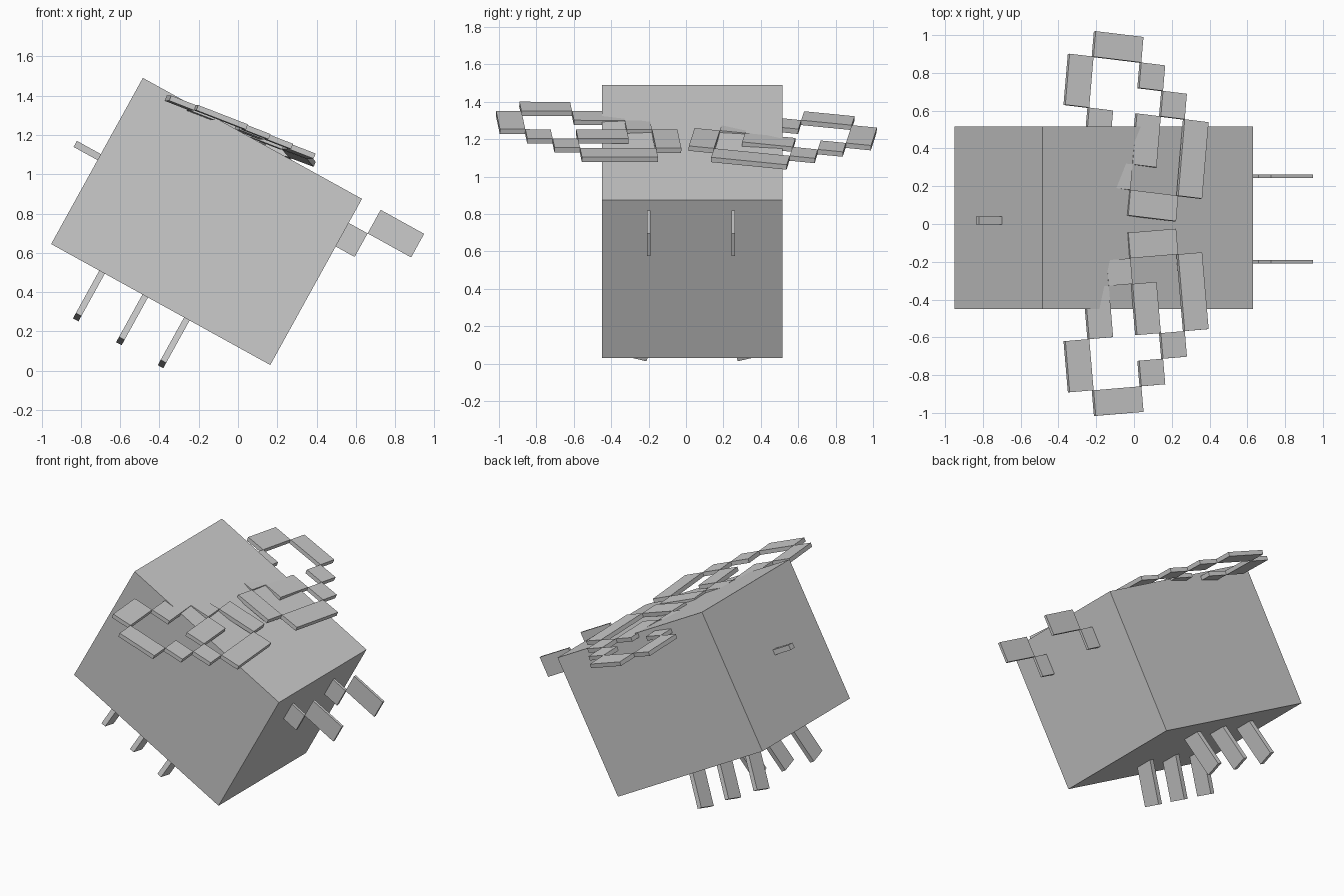
import bpy, math
from mathutils import Matrix, Vector

default = bpy.data.objects.get("Cube")
if default:
    bpy.data.objects.remove(default, do_unlink=True)

grey = bpy.data.materials.new("plain grey")
grey.use_nodes = True
COLOUR = (0.6, 0.6, 0.6, 1)
grey.diffuse_color = COLOUR
grey.node_tree.nodes["Principled BSDF"].inputs["Base Color"].default_value = COLOUR


def block(name, frame, low, high):
    """Box between two corners given in a local frame."""
    low, high = Vector(low), Vector(high)
    bpy.ops.mesh.primitive_cube_add(size=1)
    ob = bpy.context.object
    ob.name = name
    ob.data.transform(Matrix.Translation((low + high) / 2) @ Matrix.Diagonal((high - low).to_4d()))
    ob.matrix_world = frame
    ob.data.materials.append(grey)
    return ob


# Body, pitched nose down
pitch = Matrix.Translation((-0.16, 0.033, 0.76)) @ Matrix.Rotation(math.radians(28.9), 4, 'Y')
HALF_L, HALF_W, HALF_H = 0.637, 0.4825, 0.483
block("body", pitch, (-HALF_L, -HALF_W, -HALF_H), (HALF_L, HALF_W, HALF_H))

# Tail stub
block("tail", pitch, (-0.776, -0.036, 0.005), (-0.6, 0.007, 0.04))

# Antennae: a short step and a longer tip
for side, y in (("left", 0.219), ("right", -0.232)):
    block(side + "_antenna_base", pitch, (0.61, y - 0.009, 0.206), (0.747, y + 0.009, 0.343))
    block(side + "_antenna_tip", pitch, (0.747, y - 0.009, 0.343), (1.0, y + 0.009, 0.48))

# Legs, splayed outward
for side, s in (("left", 1), ("right", -1)):
    for place, x in (("back", -0.341), ("middle", -0.09), ("front", 0.152)):
        foot = pitch @ Matrix.Translation((x, s * 0.302, -0.745)) @ Matrix.Rotation(s * math.radians(15), 4, 'X')
        block(f"{side}_{place}_leg", foot, (-0.016, -0.06, 0), (0.016, 0.06, 0.34))

# Wings: stepped outline of flat tiles (column, row, columns wide, rows long)
CELL, THICK = 0.136, 0.028
TILES = {
    "root": (0, 0, 2, 1), "rear_step": (-1, 1, 1, 1), "rear_edge": (-2, 2, 1, 2),
    "rear_corner": (-3, 4, 1, 2), "tip": (-2, 6, 2, 1), "front_step": (0, 5, 1, 1),
    "front_corner": (1, 4, 1, 1), "front_edge": (2, 1, 1, 3), "marking": (0, 2, 1, 2),
}
SLOPE = -0.385
for side, s, roll, height in (("left", 1, -0.066, 1.26), ("right", -1, -0.036, 1.251)):
    normal = Vector((-SLOPE, -roll, 1)).normalized()
    along = Vector((0.085 * s, 1, roll + 0.085 * s * SLOPE)).normalized()
    across = along.cross(normal)
    frame = Matrix((across, along, normal)).transposed().to_4x4()
    frame.translation = (-0.03, s * 0.046, height)
    for part, (c, r, w, n) in TILES.items():
        rows = sorted((s * r * CELL, s * (r + n) * CELL))
        block(f"{side}_wing_{part}", frame, (c * CELL, rows[0], -THICK), ((c + w) * CELL, rows[1], 0))
